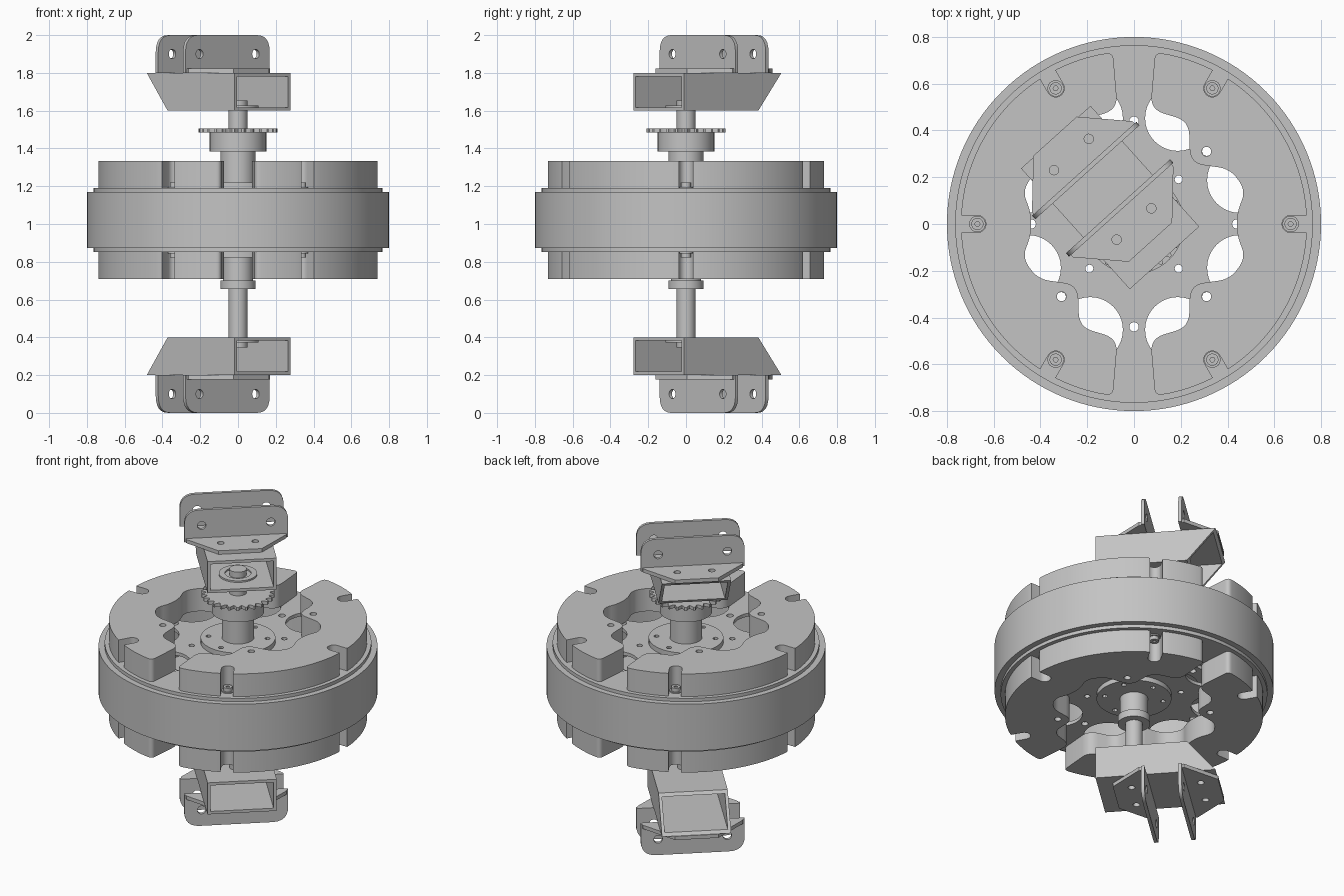
import bpy, bmesh
from math import sin, cos, pi, radians
from mathutils import Matrix, Vector

cube = bpy.data.objects.get("Cube")
if cube:
    bpy.data.objects.remove(cube)

GREY = (0.55, 0.55, 0.55, 1)
metal = bpy.data.materials.new("plain grey metal")
metal.use_nodes = True
metal.diffuse_color = GREY
metal.node_tree.nodes["Principled BSDF"].inputs["Base Color"].default_value = GREY
scene = bpy.context.scene.collection


def polar(r, deg):
    return Vector((r * cos(radians(deg)), r * sin(radians(deg))))


def circle(r, n=48, centre=(0, 0)):
    return [Vector(centre) + polar(r, 360 * i / n) for i in range(n)]


def rounded(points, radius):
    """Round every inner corner of an open path."""
    pts = [Vector(p) for p in points]
    path = [pts[0]]
    for a, b, c in zip(pts, pts[1:], pts[2:]):
        k = min(radius, (a - b).length * 0.48, (c - b).length * 0.48)
        p, q = b + (a - b).normalized() * k, b + (c - b).normalized() * k
        for i in range(7):
            t = i / 6
            path.append(p * (1 - t) ** 2 + b * 2 * t * (1 - t) + q * t * t)
    return path + [pts[-1]]


def finish(name, mesh, matrix):
    """Clean, shade and place a mesh as a named part."""
    mesh.transform(matrix)
    bm = bmesh.new()
    bm.from_mesh(mesh)
    bmesh.ops.remove_doubles(bm, verts=bm.verts, dist=0.0001)
    bmesh.ops.recalc_face_normals(bm, faces=bm.faces)
    for face in bm.faces:
        face.smooth = True
        face.material_index = 0
    bm.to_mesh(mesh)
    bm.free()
    mesh.set_sharp_from_angle(angle=radians(30))
    mesh.materials.clear()
    mesh.materials.append(metal)
    scene.objects.link(bpy.data.objects.new(name, mesh))


def prism(name, outline, z0, z1, holes=(), matrix=Matrix()):
    """Extrude a flat outline with holes from z0 to z1."""
    curve = bpy.data.curves.new(name, 'CURVE')
    curve.dimensions = '2D'
    curve.fill_mode = 'BOTH'
    curve.extrude = (z1 - z0) / 2
    for loop in [outline, *holes]:
        spline = curve.splines.new('POLY')
        spline.points.add(len(loop) - 1)
        for point, co in zip(spline.points, loop):
            point.co = (co[0], co[1], 0, 1)
        spline.use_cyclic_u = True
    temp = bpy.data.objects.new("temp", curve)
    scene.objects.link(temp)
    bpy.context.view_layer.update()
    graph = bpy.context.evaluated_depsgraph_get()
    mesh = bpy.data.meshes.new_from_object(temp.evaluated_get(graph))
    bpy.data.objects.remove(temp)
    bpy.data.curves.remove(curve)
    finish(name, mesh, matrix @ Matrix.Translation((0, 0, (z0 + z1) / 2)))


def flip_z(middle):
    return Matrix.Translation((0, 0, 2 * middle)) @ Matrix.Diagonal((1, 1, -1, 1))


# Weight outline: slotted outer arc, then the stepped inner edge
def weight_outline():
    outer = []
    for deg in range(-78, 79, 2):
        slot = min((-60, 0, 60), key=lambda s: abs(s - deg))
        if deg == slot:
            turn = Matrix.Rotation(radians(slot), 2)
            local = [(0.738, -0.037)]
            local += [(0.67 - 0.037 * sin(pi * i / 10), -0.037 * cos(pi * i / 10))
                      for i in range(11)]
            local.append((0.738, 0.037))
            outer += [turn @ Vector(p) for p in local]
        elif abs(deg - slot) > 3:
            outer.append(polar(0.74, deg))
    upper = [polar(0.74, 83), (0.07, 0.49), (0.235, 0.44), (0.24, 0.26),
             (0.415, 0.235), (0.478, 0.14), (0.44, 0.05)]
    lower = [(x, -y) for x, y in reversed(upper)]
    inner = rounded([outer[-1], *upper, *lower, outer[0]], 0.06)
    return outer + inner[1:-1]


# Drum ring
prism("drum_ring", circle(0.8, 128), 0.873, 1.169, [circle(0.745, 128)])

# Parts on both faces of the drum
weight = weight_outline()
for side, M in (("upper", Matrix()), ("lower", flip_z(1.021))):
    holes = [circle(0.14, 40, polar(0.49, 22.5 + 45 * i)) for i in range(8)]
    holes += [circle(0.02, 16, polar(0.44, 45 * i)) for i in range(8)]
    holes += [circle(0.017, 16, polar(0.27, 45 + 90 * i)) for i in range(4)]
    prism(side + "_drum_plate", circle(0.765, 128), 1.169, 1.19, holes, M)
    for hand, sx in (("left", 1), ("right", -1)):
        outline = [(sx * x, y) for x, y in weight]
        bores = [circle(0.02, 16, (sx * 0.31, y)) for y in (-0.31, 0.31)]
        prism(f"{side}_{hand}_weight", outline, 1.19, 1.333, bores, M)
    bolt_holes = [circle(0.015, 12, polar(0.17, 60 * i + 30)) for i in range(6)]
    prism(side + "_hub_flange", circle(0.215), 1.19, 1.22, bolt_holes, M)
    for i in range(6):
        at = M @ Matrix.Translation((*polar(0.67, 60 * i), 0))
        prism(f"{side}_washer_{i}", circle(0.035, 24), 1.19, 1.197, matrix=at)
        prism(f"{side}_bolt_{i}", circle(0.026, 24), 1.197, 1.22,
              [circle(0.011, 6)], at)

# Shaft, hub sleeves and sprocket
prism("shaft", circle(0.05), 0.345, 1.655)
prism("upper_sleeve", circle(0.093), 1.22, 1.385)
prism("lower_sleeve", circle(0.08), 0.70, 0.825)
prism("lower_collar", circle(0.093), 0.655, 0.70)
prism("sprocket_hub", circle(0.15, 64), 1.385, 1.484)
TEETH = 26
teeth = []
for i in range(TEETH):
    for part, r in ((-0.32, 0.188), (-0.12, 0.21), (0.12, 0.21), (0.32, 0.188), (0.5, 0.182)):
        teeth.append(polar(r, 360 * (i + part) / TEETH))
prism("sprocket", teeth, 1.484, 1.505)


def slanted_tube(name, matrix):
    """Open rectangular tube, square at one end and slanted at the other."""
    bm = bmesh.new()
    loops = []
    for half, low, high in ((0.2, 1.6, 1.8), (0.182, 1.618, 1.782)):
        corners = [(-half, low), (half, low), (half, high), (-half, high)]
        loops.append([bm.verts.new((x, -0.195, z)) for x, z in corners])
        loops.append([bm.verts.new((x, 0.335 + 0.825 * (z - 1.6), z)) for x, z in corners])
    out_a, out_b, in_a, in_b = loops
    for p, q in ((out_a, out_b), (in_a, in_b), (out_a, in_a), (out_b, in_b)):
        for i in range(4):
            j = (i + 1) % 4
            bm.faces.new((p[i], p[j], q[j], q[i]))
    mesh = bpy.data.meshes.new(name)
    bm.to_mesh(mesh)
    bm.free()
    finish(name, mesh, matrix)


# Mounts at both shaft ends: tube, bearing and two angle brackets
turn = Matrix.Rotation(radians(42), 4, 'Z')
upright = Matrix.Rotation(pi / 2, 4, 'X')
ear = [(-0.3, 1.8)] + rounded([(-0.3, 1.81), (-0.3, 2.0), (0.3, 2.0), (0.3, 1.81)], 0.1) + [(0.3, 1.8)]
foot = [(-0.29, 0.105), (0.29, 0.105), (0.29, 0.13), (0.125, 0.305), (-0.125, 0.305), (-0.29, 0.13)]
for side, M in (("upper", turn), ("lower", flip_z(1) @ turn)):
    slanted_tube(side + "_mount_tube", M)
    prism(side + "_bearing", circle(0.11), 1.618, 1.628, [circle(0.075)], M)
    for hand, sy in (("back", 1), ("front", -1)):
        place = M @ Matrix.Translation((0, 0.2, 0)) @ Matrix.Diagonal((1, sy, 1, 1))
        prism(f"{side}_{hand}_bracket_ear", ear, -0.118, -0.098,
              [circle(0.025, 24, (x, 1.9)) for x in (-0.2, 0.2)], place @ upright)
        prism(f"{side}_{hand}_bracket_foot", foot, 1.8, 1.823,
              [circle(0.02, 20, (x, 0.2)) for x in (-0.1, 0.1)], place)
